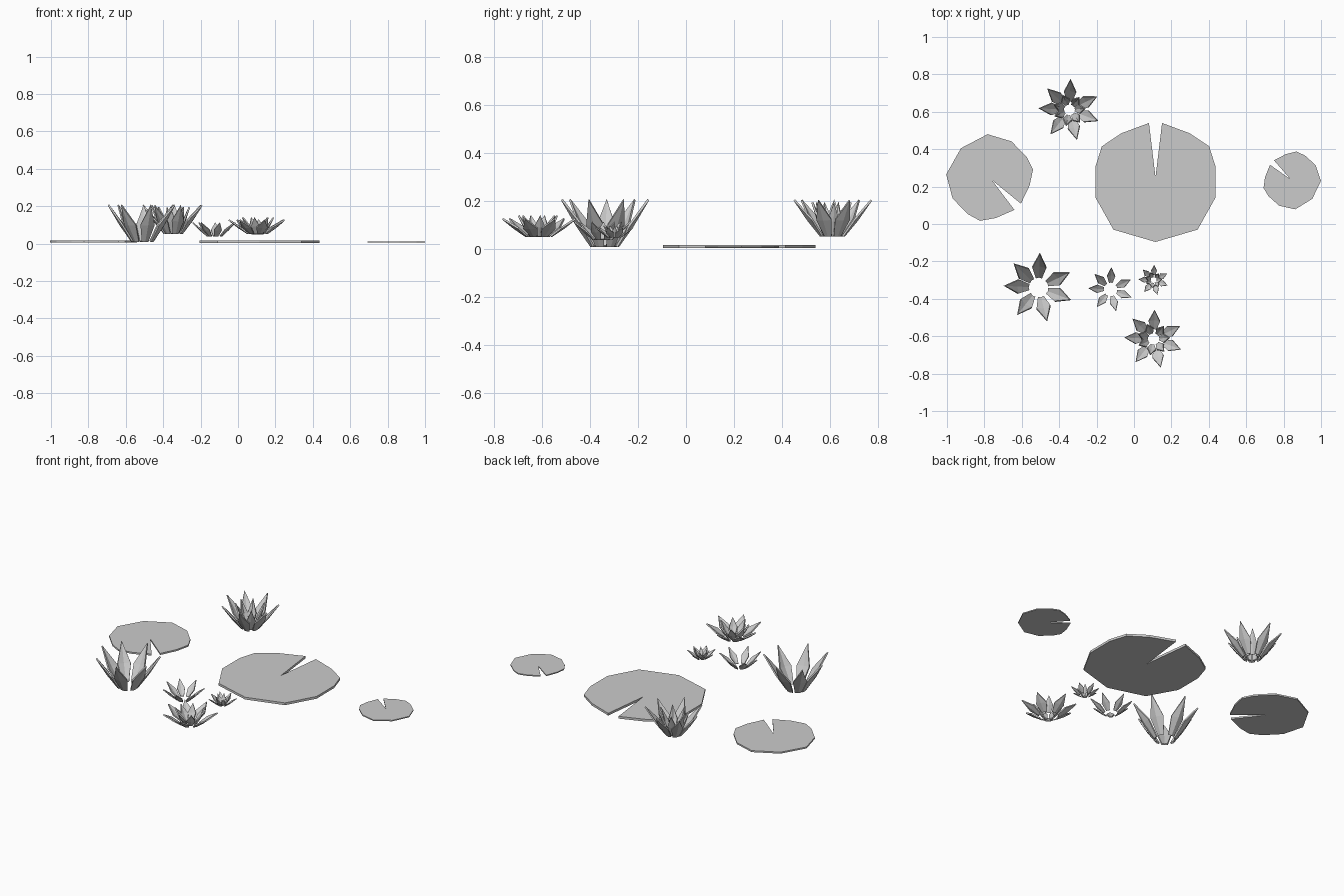
import bpy, bmesh
from math import radians, sin, cos
from mathutils import Matrix, Vector

cube = bpy.data.objects.get("Cube")
if cube:
    bpy.data.objects.remove(cube, do_unlink=True)


def material(name, colour):
    mat = bpy.data.materials.new(name)
    mat.use_nodes = True
    mat.diffuse_color = colour
    mat.node_tree.nodes["Principled BSDF"].inputs["Base Color"].default_value = colour
    return mat


grey = material("plain grey", (0.6, 0.6, 0.6, 1))


def finish(name, bm):
    bmesh.ops.recalc_face_normals(bm, faces=bm.faces)
    mesh = bpy.data.meshes.new(name)
    bm.to_mesh(mesh)
    bm.free()
    mesh.materials.append(grey)
    obj = bpy.data.objects.new(name, mesh)
    bpy.context.collection.objects.link(obj)
    return obj


# Lily pad: half outline from the notch round to the far end, mirrored
HALF = [(.035, .29), (.183, .235), (.287, .165), (.32, .06),
        (.32, -.11), (.225, -.28)]


def lily_pad(name, x, y, z, size, turn):
    outline = HALF + [(0, -.346)] + [(-a, b) for a, b in reversed(HALF)] + [(0, 0)]
    bm = bmesh.new()
    face = bm.faces.new([bm.verts.new((a, b, 0)) for a, b in outline])
    top = bmesh.ops.extrude_face_region(bm, geom=[face])["geom"]
    for v in top:
        if isinstance(v, bmesh.types.BMVert):
            v.co.z += 0.014
    bmesh.ops.triangulate(bm, faces=[f for f in bm.faces if len(f.verts) > 4])
    obj = finish(name, bm)
    obj.matrix_world = (Matrix.Translation((x, y, z))
                        @ Matrix.Rotation(radians(turn), 4, "Z") @ Matrix.Scale(size, 4))


lily_pad("large_lily_pad", .115, .25, .004, 1, 0)
lily_pad("medium_lily_pad", -.76, .235, .006, .685, -136)
lily_pad("small_lily_pad", .836, .24, .006, .456, 48)


# Petal: folded blade with an outward keel, narrow foot, wide middle, sharp tip
def petal(bm, angle, foot, reach, height, width):
    out = Vector((cos(angle), sin(angle), 0))
    side = Vector((-sin(angle), cos(angle), 0))
    rows = []
    for t, rise, w in ((0, 0, .45), (.42, .46, 1)):
        r = foot + (reach - foot) * t
        keel = out * (r + width * w * .3) + Vector((0, 0, height * (rise - .04 * t)))
        edge = out * r + Vector((0, 0, height * rise))
        rows.append([bm.verts.new(p) for p in
                     (edge - side * width * w, keel, edge + side * width * w)])
    tip = bm.verts.new(out * reach + Vector((0, 0, height)))
    low, mid = rows
    for i in range(2):
        bm.faces.new((low[i], low[i + 1], mid[i + 1], mid[i]))
        bm.faces.new((mid[i], mid[i + 1], tip))


ANGLES = (88, 26, -21, -76, -128, 177, 136)


# Flower: one ring of petals per (foot, reach, height, width, turn) entry
def flower(name, x, y, z, rings):
    bm = bmesh.new()
    for foot, reach, height, width, turn in rings:
        for a in ANGLES:
            petal(bm, radians(a + turn), foot, reach, height, width)
    obj = finish(name, bm)
    obj.location = (x, y, z)
    thick = obj.modifiers.new("thickness", "SOLIDIFY")
    thick.thickness = 0.05 * rings[0][1]
    thick.offset = 0


def double_rings(r, h):
    return [(r * .33, r, h * .85, r * .2, 0), (r * .2, r * .55, h, r * .15, 26)]


flower("tall_flower", -.51, -.34, .012, [(.052, .183, .195, .038, 0)])
flower("back_flower", -.345, .61, .055,
       [(.045, .163, .15, .033, 0), (.03, .085, .14, .024, 26)])
flower("small_open_flower", -.125, -.35, .04, [(.036, .118, .073, .022, 0)])
flower("front_flower", .105, -.615, .055, double_rings(.155, .085))
flower("tiny_flower", .105, -.3, .05, double_rings(.08, .048))
